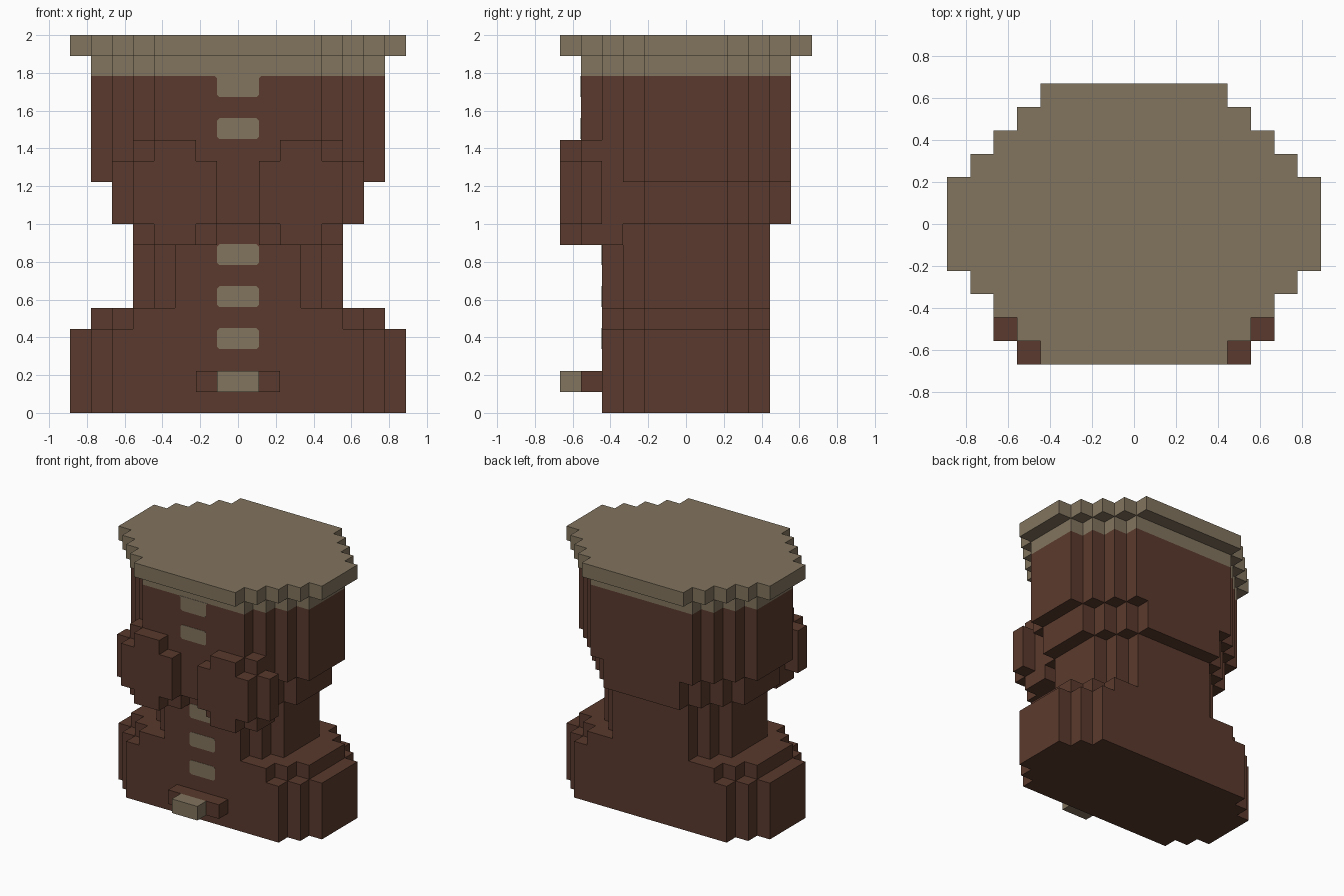
import bpy
import bmesh

cube = bpy.data.objects.get("Cube")
if cube:
    bpy.data.objects.remove(cube, do_unlink=True)

U = 1 / 9  # size of one block


def material(name, rgb):
    m = bpy.data.materials.new(name)
    m.use_nodes = True
    colour = (*rgb, 1)
    m.diffuse_color = colour
    m.node_tree.nodes["Principled BSDF"].inputs["Base Color"].default_value = colour
    return m


brown = material("dark_brown", (0.102, 0.042, 0.026))
tan = material("dusty_tan", (0.223, 0.175, 0.114))


def prism(name, outline, offset, mat):
    """Extrude a closed outline of points, in block units, by an offset."""
    bm = bmesh.new()
    face = bm.faces.new([bm.verts.new([c * U for c in p]) for p in outline])
    new = bmesh.ops.extrude_face_region(bm, geom=[face])["geom"]
    bmesh.ops.translate(bm, vec=[c * U for c in offset],
                        verts=[v for v in new if isinstance(v, bmesh.types.BMVert)])
    bmesh.ops.recalc_face_normals(bm, faces=bm.faces)
    mesh = bpy.data.meshes.new(name)
    bm.to_mesh(mesh)
    bm.free()
    mesh.materials.append(mat)
    obj = bpy.data.objects.new(name, mesh)
    bpy.context.collection.objects.link(obj)
    return obj


def stepped(name, half_x, half_y, z0, z1, mat):
    """Slab whose corners are cut into single-block stairs, from y = 2 to half_y."""
    quarter = []
    for i, y in enumerate(range(2, half_y + 1)):
        x = half_x - i
        if i:
            quarter.append((x, y - 1))
        quarter.append((x, y))
    right = [(x, -y) for x, y in reversed(quarter)] + quarter
    left = [(-x, y) for x, y in reversed(right)]
    prism(name, [(x, y, z0) for x, y in right + left], (0, 0, z1 - z0), mat)


def box(name, x0, x1, y0, y1, z0, z1, mat):
    prism(name, [(x0, y0, z0), (x1, y0, z0), (x1, y1, z0), (x0, y1, z0)],
          (0, 0, z1 - z0), mat)


# Stacked body
RIM = 16.06
stepped("base", 8, 4, 0, 4, brown)
stepped("base_ledge", 7, 4, 4, 5, brown)
stepped("waist", 5, 4, 5, 9, brown)
stepped("chest", 6, 5, 9, 11, brown)
stepped("upper_body", 7, 5, 11, RIM, brown)
stepped("collar", 7, 5, RIM, 17, tan)
stepped("top_slab", 8, 6, 17, 18, tan)

# Pair of rounded block lumps on the chest
for side, s in (("left", 1), ("right", -1)):
    cross = [(1, 9), (2, 9), (2, 8), (4, 8), (4, 9), (5, 9),
             (5, 12), (4, 12), (4, 13), (2, 13), (2, 12), (1, 12)]
    prism(side + "_lump_front", [(s * x, -6, z) for x, z in cross], (0, 1, 0), brown)
    box(side + "_lump_back", s * 1, s * 5, -5, -3, 8, 13, brown)
    box(side + "_lump_side", s * 5, s * 6, -5, -4, 9, 12, brown)

# Buckle at the foot of the front
box("buckle_mount", -2, 2, -5, -4, 1, 2, brown)
box("buckle", -1, 1, -6, -5, 1, 2, tan)

# Painted buttons with clipped corners
C = 0.12
for i, (z, y) in enumerate([(3, -4), (5, -4), (7, -4), (13, -5)]):
    z += 0.04
    shape = [(-1 + C, z), (1 - C, z), (1, z + C), (1, z + 1 - C),
             (1 - C, z + 1), (C - 1, z + 1), (-1, z + 1 - C), (-1, z + C)]
    prism(f"button_{i + 1}", [(x, y, v) for x, v in shape], (0, -0.02, 0), tan)

# Tab hanging from the collar
tab = [(-1 + C, 15.04), (1 - C, 15.04), (1, 15.04 + C), (1, RIM - C), (1 + C, RIM),
       (-1 - C, RIM), (-1, RIM - C), (-1, 15.04 + C)]
prism("collar_tab", [(x, -5, z) for x, z in tab], (0, -0.02, 0), tan)
